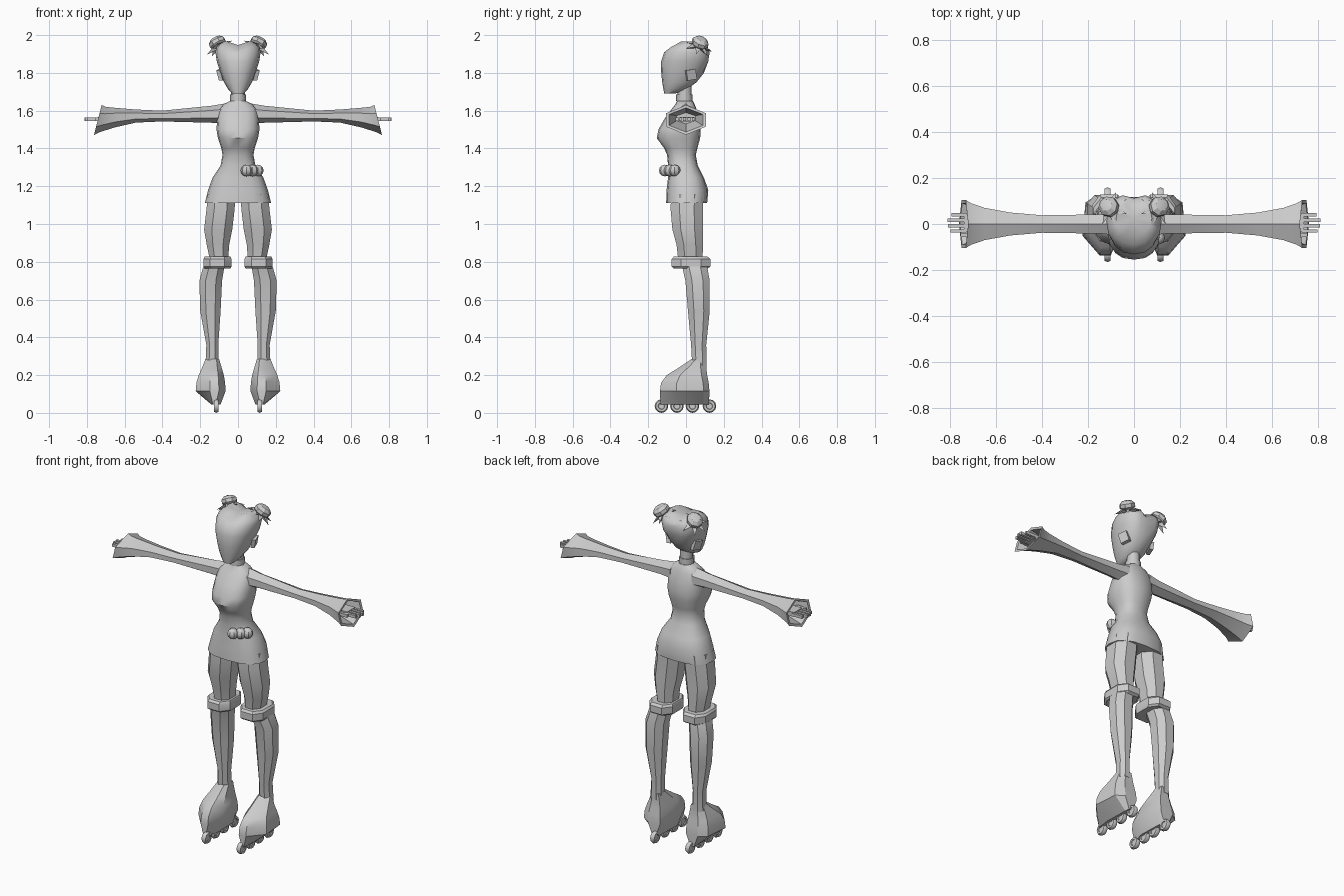
import bpy, bmesh, math
from mathutils import Matrix, Vector

if "Cube" in bpy.data.objects:
    bpy.data.objects.remove(bpy.data.objects["Cube"])

grey = bpy.data.materials.new("plain grey")
grey.diffuse_color = (0.6, 0.6, 0.6, 1)
grey.use_nodes = True
grey.node_tree.nodes["Principled BSDF"].inputs["Base Color"].default_value = grey.diffuse_color


def finish(bm, name, mirror=False, angle=32):
    bmesh.ops.recalc_face_normals(bm, faces=bm.faces[:])
    me = bpy.data.meshes.new(name)
    bm.to_mesh(me)
    bm.free()
    me.materials.append(grey)
    me.shade_smooth()
    me.set_sharp_from_angle(angle=math.radians(angle))
    ob = bpy.data.objects.new(name, me)
    bpy.context.collection.objects.link(ob)
    if mirror:
        m = ob.modifiers.new("mirror", "MIRROR")
        m.use_mirror_merge = False
    return ob


def loft(bm, rings):
    """Skin a list of point rings and close both ends with fans."""
    loops = [[bm.verts.new(p) for p in r] for r in rings]
    n = len(loops[0])
    for a, b in zip(loops, loops[1:]):
        for i in range(n):
            j = (i + 1) % n
            bm.faces.new((a[i], a[j], b[j], b[i]))
    for l in (loops[0], loops[-1]):
        c = bm.verts.new(sum((v.co for v in l), Vector()) / n)
        for i in range(n):
            bm.faces.new((l[i], l[(i + 1) % n], c))


def oval(z, x0, x1, y0, y1, n=12, e=1.0, turn=0.0):
    pts = []
    for i in range(n):
        t = 2 * math.pi * (i + turn) / n
        c, s = math.cos(t), math.sin(t)
        c = math.copysign(abs(c) ** e, c)
        s = math.copysign(abs(s) ** e, s)
        pts.append(Vector(((x0 + x1) / 2 + c * (x1 - x0) / 2, (y0 + y1) / 2 + s * (y1 - y0) / 2, z)))
    return pts


# Head: rings are (z, half width, front, back), with a heart shaped parting
bm = bmesh.new()
head = [(1.69, .03, -.115, -.06), (1.71, .05, -.119, .0), (1.75, .074, -.126, .055),
        (1.80, .092, -.131, .095), (1.86, .112, -.132, .132), (1.91, .12, -.115, .138),
        (1.94, .112, -.088, .128), (1.967, .078, -.045, .095)]
loft(bm, [oval(z, -w, w, a, b, 16, .9) for z, w, a, b in head])
for v in bm.verts:
    k = max(0, 1 - abs(v.co.x) / .06)
    if v.co.z > 1.93:
        v.co.z -= .02 * k
    if v.co.y > .06 and v.co.z > 1.85:
        v.co.y -= .025 * k
finish(bm, "head", angle=50)

# Ears
bm = bmesh.new()
bmesh.ops.create_cube(bm, size=1, matrix=Matrix.Translation((.096, .027, 1.79))
                      @ Matrix.Rotation(.3, 4, 'Z') @ Matrix.Rotation(.15, 4, 'X')
                      @ Matrix.Diagonal((.022, .052, .055, 1)))
for v in bm.verts:
    if v.co.z < 1.79:
        v.co.x -= .012
finish(bm, "ear", True)

# Hair buns with a star of loose strands beneath
axis = Vector((.45, .3, .85)).to_track_quat('Z', 'Y').to_matrix().to_4x4()
place = Matrix.Translation((.11, .075, 1.96)) @ axis
bm = bmesh.new()
bmesh.ops.create_uvsphere(bm, u_segments=8, v_segments=5, radius=1,
                          matrix=place @ Matrix.Diagonal((.046, .05, .032, 1)))
finish(bm, "hair_bun", True, 25)
bm = bmesh.new()
star = []
for i in range(14):
    r, h = (.078, -.036) if i % 2 else (.035, -.016)
    t = i * math.pi / 7
    star.append(bm.verts.new(place @ Vector((r * math.cos(t), r * math.sin(t), h))))
tip = bm.verts.new(place @ Vector((0, 0, -.008)))
base = bm.verts.new(place @ Vector((0, 0, -.035)))
for i in range(14):
    bm.faces.new((star[i], star[(i + 1) % 14], tip))
    bm.faces.new((star[(i + 1) % 14], star[i], base))
finish(bm, "hair_strands", True)

# Neck and collar
bm = bmesh.new()
loft(bm, [oval(z, -.036, .036, -.045, .03, 8) for z in (1.62, 1.76)])
finish(bm, "neck", angle=50)
bm = bmesh.new()
loft(bm, [oval(z, -.042, .042, -.052, .035, 8) for z in (1.65, 1.685)])
finish(bm, "collar", angle=50)

# Torso and skirt: (z, half width, front, back)
bm = bmesh.new()
torso = [(1.11, .176, -.105, .112), (1.18, .158, -.103, .118), (1.245, .135, -.095, .095),
         (1.31, .092, -.095, .062), (1.365, .082, -.1, .052), (1.40, .088, -.115, .06),
         (1.455, .106, -.155, .075), (1.50, .114, -.146, .078), (1.56, .11, -.112, .07),
         (1.61, .1, -.075, .055), (1.635, .075, -.055, .045), (1.652, .042, -.048, .036)]
loft(bm, [oval(z, -w, w, a, b, 16, .8) for z, w, a, b in torso])
finish(bm, "torso_and_skirt", angle=45)

# Row of three round pouches on the hip
bm = bmesh.new()
for x, y in ((.045, -.112), (.077, -.086), (.105, -.06)):
    bmesh.ops.create_uvsphere(bm, u_segments=8, v_segments=6, radius=.031,
                              matrix=Matrix.Translation((x, y, 1.283)))
finish(bm, "hip_pouches")

# Flared sleeves: hexagons along x, then folded back into the open cuff
bm = bmesh.new()


def hexagon(x, top, bottom, half, lean=0.0):
    mid = (top + bottom) / 2
    h = (top - bottom) / 2
    pts = []
    for y, k in ((0, 1), (1, .45), (1, -.45), (0, -1), (-1, -.45), (-1, .45)):
        pts.append(Vector((x - lean * k, y * half, mid + k * h)))
    return pts


loft(bm, [hexagon(.07, 1.638, 1.53, .05), hexagon(.14, 1.626, 1.536, .042),
          hexagon(.40, 1.60, 1.543, .038), hexagon(.54, 1.606, 1.537, .05),
          hexagon(.65, 1.615, 1.512, .07), hexagon(.715, 1.62, 1.487, .09, .015),
          hexagon(.742, 1.63, 1.472, .105, .02), hexagon(.74, 1.615, 1.487, .09, .018),
          hexagon(.62, 1.59, 1.53, .05)])
finish(bm, "sleeve", True)

# Hands
bm = bmesh.new()
blocks = [(.60, .74, .005, .075, .026), (.73, .795, .04, .015, .017), (.73, .812, .016, .015, .018),
          (.73, .81, -.008, .015, .018), (.73, .80, -.031, .014, .017), (.69, .755, -.048, .016, .018)]
for x0, x1, y, w, h in blocks:
    bmesh.ops.create_cube(bm, size=1, matrix=Matrix.Translation(((x0 + x1) / 2, y, 1.554))
                          @ Matrix.Diagonal((x1 - x0, w, h, 1)))
finish(bm, "hand", True)

# Legs
bm = bmesh.new()
loft(bm, [oval(*r, 8, .9, .5) for r in (
    (1.16, .01, .165, -.085, .1), (1.08, .012, .172, -.088, .096), (.97, .025, .185, -.078, .096),
    (.89, .042, .17, -.055, .095), (.80, .05, .15, -.045, .092))])
finish(bm, "upper_leg", True)
bm = bmesh.new()
loft(bm, [oval(*r, 8, .75, .5) for r in (
    (.765, .035, .18, -.07, .12), (.775, .03, .188, -.082, .135), (.815, .03, .188, -.082, .135),
    (.827, .035, .18, -.07, .12))])
finish(bm, "knee_band", True)
bm = bmesh.new()
loft(bm, [oval(*r, 8, .9, .5) for r in (
    (.80, .065, .18, -.03, .115), (.76, .07, .192, -.022, .12), (.70, .08, .209, -.008, .13),
    (.54, .088, .204, .006, .13), (.36, .102, .17, .024, .11), (.25, .1, .175, .03, .112))])
finish(bm, "lower_leg", True)

# Skate boots: pointed at the toe and narrowing to a keel
bm = bmesh.new()


def sole(z, x0, x1, y0, y1, toe_z=0.0):
    c, w = .125, x1 - x0
    ym = y0 + (y1 - y0) * .33
    return [Vector(p) for p in (
        (c - .15 * w, y0, z), (c + .15 * w, y0, z), (x1, ym, z), (x1 - .08 * w, y1 - .03, z),
        (c + .25 * w, y1, z), (c - .25 * w, y1, z), (x0 + .08 * w, y1 - .03, z), (x0, ym, z))]


loft(bm, [sole(*r) for r in (
    (.045, .092, .142, -.135, .122), (.115, .066, .224, -.138, .124), (.16, .068, .22, -.132, .12),
    (.20, .075, .208, -.102, .112), (.235, .085, .192, -.045, .108), (.285, .1, .172, .03, .106))])
finish(bm, "skate_boot", True)

# Skate wheels: tyres with hubs
bm = bmesh.new()
spin = Matrix.Rotation(math.pi / 2, 4, 'Y')
for y in (-.13, -.048, .034, .124):
    at = Matrix.Translation((.115, y, .036))
    rings = []
    for i in range(12):
        t = i * math.pi / 6
        radial = Vector((0, math.cos(t), math.sin(t)))
        rings.append([bm.verts.new(at @ (radial * (.024 + .012 * math.cos(a)) + Vector((.015 * math.sin(a), 0, 0))))
                      for a in (k * math.pi / 3 for k in range(6))])
    for i in range(12):
        a, b = rings[i], rings[(i + 1) % 12]
        for k in range(6):
            m = (k + 1) % 6
            bm.faces.new((a[k], a[m], b[m], b[k]))
    bmesh.ops.create_cone(bm, cap_ends=True, segments=8, radius1=.016, radius2=.016,
                          depth=.018, matrix=at @ spin)
finish(bm, "skate_wheels", True, 50)
